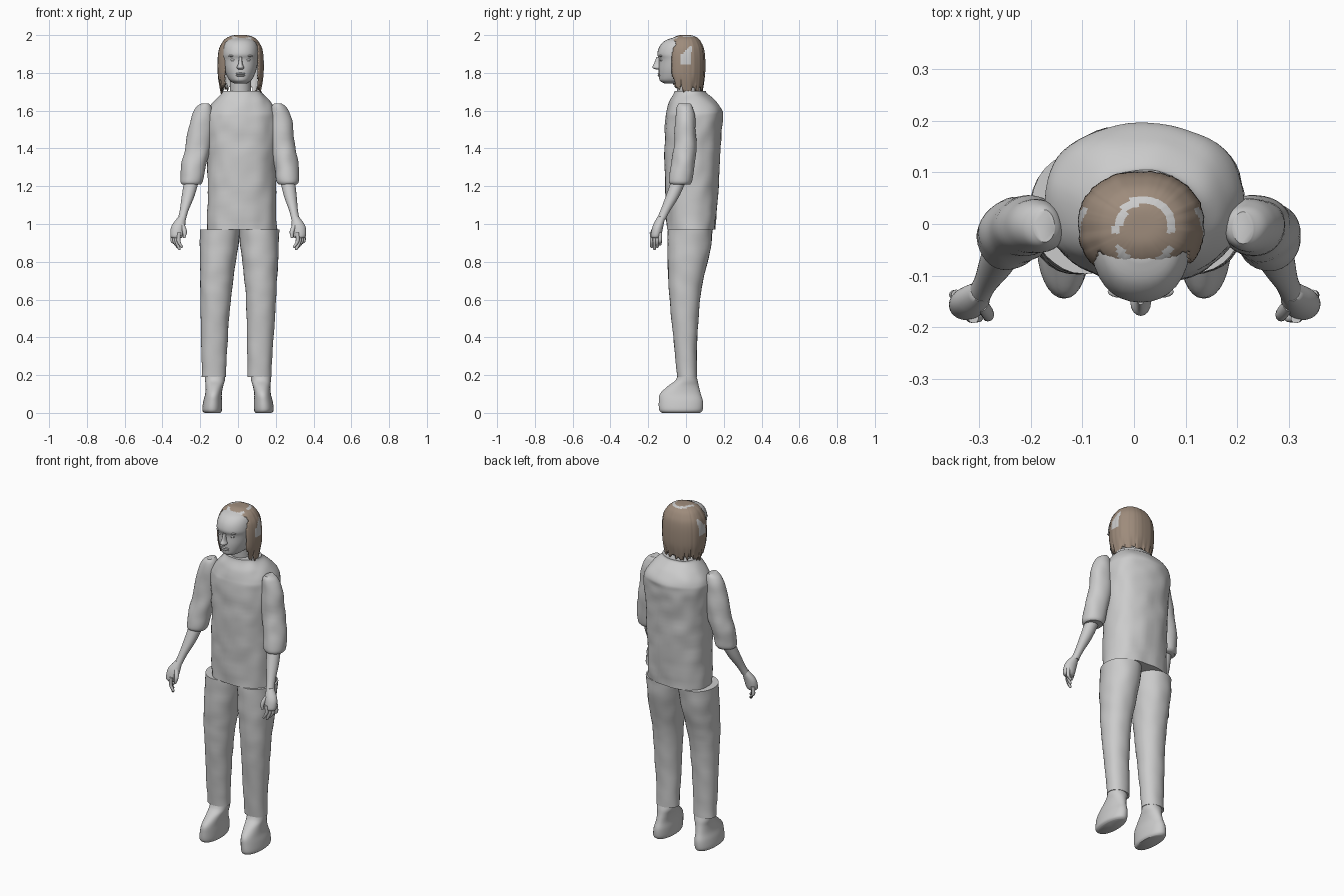
import bpy, bmesh, math, random
from mathutils import Vector, noise

random.seed(4)
cube = bpy.data.objects.get("Cube")
if cube:
    bpy.data.objects.remove(cube, do_unlink=True)


def material(name, rgb):
    m = bpy.data.materials.new(name)
    m.use_nodes = True
    m.diffuse_color = (*rgb, 1)
    m.node_tree.nodes["Principled BSDF"].inputs["Base Color"].default_value = (*rgb, 1)
    return m


GREY = material("light grey", (0.6, 0.6, 0.6))
BROWN = material("hair brown", (0.34, 0.26, 0.20))


def finish(name, bm, mats, angle=50):
    bmesh.ops.recalc_face_normals(bm, faces=bm.faces)
    mesh = bpy.data.meshes.new(name)
    bm.to_mesh(mesh)
    bm.free()
    for m in mats:
        mesh.materials.append(m)
    ob = bpy.data.objects.new(name, mesh)
    bpy.context.collection.objects.link(ob)
    bpy.ops.object.select_all(action="DESELECT")
    ob.select_set(True)
    bpy.context.view_layer.objects.active = ob
    bpy.ops.object.shade_smooth_by_angle(angle=math.radians(angle))
    return ob


def smooth_rings(rings, steps):
    """Catmull-Rom interpolation between cross-sections."""
    rows = [Vector(r) for r in rings]
    out = []
    for i in range(len(rows) - 1):
        a, b, c, d = rows[max(i - 1, 0)], rows[i], rows[i + 1], rows[min(i + 2, len(rows) - 1)]
        for k in range(steps):
            t = k / steps
            out.append(b + (c - a) * t / 2 + (a * 2 - b * 5 + c * 4 - d) * t * t / 2
                       + (b * 3 - a - c * 3 + d) * t ** 3 / 2)
    return out + [rows[-1]]


def outline(angle, power):
    c, s = math.cos(angle), math.sin(angle)
    return (math.copysign(abs(c) ** (2 / power), c), math.copysign(abs(s) ** (2 / power), s))


def loft(name, rings, power=2, segs=32, steps=4, bumps=0.0):
    """Skin horizontal sections given as (x, y, z, x radius, y radius)."""
    bm = bmesh.new()
    loops = []
    for x, y, z, rx, ry in smooth_rings(rings, steps):
        loop = []
        for i in range(segs):
            c, s = outline(math.tau * i / segs, power)
            p = Vector((x + rx * c, y + ry * s, z))
            n = bumps * noise.noise(p * 14)
            loop.append(bm.verts.new(p + Vector((c, s, 0)) * n))
        loops.append(loop)
    for a, b in zip(loops, loops[1:]):
        for i in range(segs):
            j = (i + 1) % segs
            bm.faces.new((a[i], a[j], b[j], b[i]))
    bm.faces.new(loops[0])
    bm.faces.new(loops[-1])
    return finish(name, bm, [GREY])


def ball(name, centre, radii):
    bm = bmesh.new()
    bmesh.ops.create_uvsphere(bm, u_segments=16, v_segments=10, radius=1)
    for v in bm.verts:
        v.co = Vector(centre) + Vector(a * b for a, b in zip(v.co, radii))
    return finish(name, bm, [GREY])


def front_back(x, sections):
    """Turn (z, x radius, front y, back y) into loft rings."""
    return [(x, (f + b) / 2, z, rx, (b - f) / 2) for z, rx, f, b in sections]


# Shirt body
loft("shirt", front_back(0.02, [
    (0.97, 0.185, -0.10, 0.155), (1.2, 0.182, -0.11, 0.172), (1.4, 0.185, -0.112, 0.182),
    (1.55, 0.192, -0.107, 0.192), (1.6, 0.182, -0.10, 0.194), (1.65, 0.148, -0.085, 0.16),
    (1.69, 0.108, -0.067, 0.112), (1.705, 0.10, -0.062, 0.105)]), power=2.3, segs=56, steps=7, bumps=0.007)

# Neck, head and face
MID = 0.013
loft("neck", [(MID, 0.01, 1.68, 0.055, 0.055), (MID, 0.005, 1.78, 0.055, 0.06)])
loft("head", front_back(MID, [
    (1.745, 0.035, -0.115, 0.03), (1.758, 0.055, -0.138, 0.05), (1.78, 0.07, -0.143, 0.065),
    (1.82, 0.085, -0.145, 0.078), (1.87, 0.094, -0.143, 0.082), (1.9, 0.096, -0.152, 0.082),
    (1.94, 0.091, -0.14, 0.078), (1.97, 0.075, -0.112, 0.062), (1.986, 0.04, -0.07, 0.03)]), power=2.15)
loft("nose", [(MID, -0.145, 1.818, 0.012, 0.012), (MID, -0.152, 1.828, 0.02, 0.026),
              (MID, -0.147, 1.85, 0.011, 0.022), (MID, -0.142, 1.885, 0.008, 0.014)], segs=16)
for i, z in enumerate((1.796, 1.786)):
    ball(("upper_lip", "lower_lip")[i], (MID, -0.137, z), (0.026, 0.013, 0.006))
for side, s in (("right", -1), ("left", 1)):
    ball(side + "_eye", (MID + s * 0.037, -0.126, 1.868), (0.016, 0.012, 0.008))
    ball(side + "_brow", (MID + s * 0.038, -0.131, 1.89), (0.026, 0.012, 0.006))

# Arms: sleeve, forearm, palm and fingers
for side, s in (("right", -1), ("left", 1)):
    def arm(part, rings, **kw):
        loft(side + part, [(s * d + 0.018 * (z - 0.9) / 0.7, y, z, rx, ry)
                           for d, y, z, rx, ry in rings], **kw)
    arm("_sleeve", [
        (0.192, -0.005, 1.638, 0.018, 0.03), (0.198, -0.005, 1.615, 0.042, 0.042),
        (0.208, -0.004, 1.55, 0.06, 0.052), (0.226, -0.005, 1.4, 0.067, 0.06),
        (0.246, -0.018, 1.3, 0.065, 0.062), (0.254, -0.028, 1.23, 0.06, 0.062),
        (0.254, -0.03, 1.21, 0.05, 0.052)], steps=6, bumps=0.006)
    arm("_forearm", [(0.25, -0.03, 1.25, 0.04, 0.04), (0.27, -0.07, 1.15, 0.034, 0.036),
                     (0.29, -0.11, 1.07, 0.023, 0.026), (0.302, -0.135, 1.02, 0.022, 0.024)])
    arm("_palm", [(0.30, -0.13, 1.04, 0.018, 0.02), (0.318, -0.148, 0.99, 0.036, 0.028),
                  (0.325, -0.158, 0.94, 0.034, 0.028), (0.325, -0.16, 0.925, 0.025, 0.02)])
    arm("_thumb", [(0.298, -0.155, 1.0, 0.012, 0.014), (0.284, -0.175, 0.96, 0.012, 0.012),
                   (0.286, -0.182, 0.925, 0.006, 0.006)], segs=12)
    for i in range(4):
        y, d = -0.182 + 0.015 * i, 0.312 + 0.011 * i
        tip = 0.862 + 0.012 * abs(i - 1)
        arm(f"_finger_{i + 1}", [(d, y, 0.955, 0.01, 0.01), (d + 0.003, y, 0.91, 0.01, 0.009),
                                 (d - 0.012, y, tip + 0.008, 0.008, 0.008),
                                 (d - 0.014, y, tip, 0.004, 0.004)], segs=12)

    # Trouser leg and shoe
    loft(side + "_trouser", [(s * d + 0.02 * (z - 0.55), (f + b) / 2, z, rx, (b - f) / 2)
         for z, d, rx, f, b in [
             (0.97, 0.103, 0.105, -0.095, 0.14), (0.85, 0.109, 0.099, -0.098, 0.127),
             (0.72, 0.116, 0.088, -0.093, 0.095), (0.6, 0.12, 0.08, -0.086, 0.074),
             (0.4, 0.121, 0.07, -0.068, 0.06), (0.19, 0.121, 0.063, -0.047, 0.057)]],
         power=2.15, steps=6, bumps=0.004)
    loft(side + "_shoe", front_back(0, [])
         + [(s * d, y, z, rx, ry) for d, y, z, rx, ry in [
             (0.135, -0.027, 0, 0.042, 0.1), (0.137, -0.027, 0.015, 0.052, 0.115),
             (0.134, -0.027, 0.06, 0.05, 0.117), (0.13, -0.03, 0.1, 0.044, 0.108),
             (0.125, -0.015, 0.14, 0.046, 0.083), (0.122, 0.002, 0.17, 0.052, 0.06),
             (0.121, 0.005, 0.2, 0.054, 0.048)]], power=2.1)


# Hair shell with a face opening, ragged ends and bare patches
def bare(p):
    ring = math.hypot((p.x - 0.02) / 0.055, (p.y + 0.018) / 0.066)
    crown = p.z > 1.93 and 0.84 < ring < 1.12 and abs(p.y + 0.03) > 0.012
    temple = abs(p.y - 0.002) < 0.028 and 1.84 < p.z < 1.94 and p.z < 1.92 + p.y
    return crown or temple


COLS = 96
rows = smooth_rings([(2.0, 0.02, 0), (1.998, 0.35, 0), (1.982, 0.65, 0), (1.955, 0.83, 0),
                     (1.92, 0.95, 0), (1.86, 1, 0), (1.78, 0.98, 0), (1.70, 0.86, 0)], 5)
bm = bmesh.new()
grid = []
drop = [random.uniform(-0.012, 0.03) for _ in range(COLS)]
lift = [random.uniform(-0.012, 0.012) for _ in range(COLS)]
for z, r, _ in rows:
    low = max(0, (1.80 - z) / 0.1)
    loop = []
    for i in range(COLS):
        c, sn = outline(math.tau * i / COLS, 2.25)
        front = max(0, -sn) * 0.04
        k = r + lift[i] * min(r, 1)
        loop.append(bm.verts.new((0.014 + 0.122 * k * c, -0.004 + 0.106 * k * sn,
                                  z + low * (drop[i] + front))))
    grid.append(loop)
bm.faces.new(grid[0])
for a, b in zip(grid, grid[1:]):
    for i in range(COLS):
        j = (i + 1) % COLS
        f = bm.faces.new((a[i], a[j], b[j], b[i]))
        p = f.calc_center_median()
        f.material_index = 1 if bare(p) else 0
opening = [f for f in bm.faces if f.calc_center_median().y < -0.055
           and f.calc_center_median().z < 1.965
           and abs(f.calc_center_median().x - 0.018) < 0.09]
bmesh.ops.delete(bm, geom=opening, context="FACES")
hair = finish("hair", bm, [BROWN, GREY], 40)
shell = hair.modifiers.new("thickness", "SOLIDIFY")
shell.thickness = 0.008
shell.offset = -1
shell.material_offset = 1
